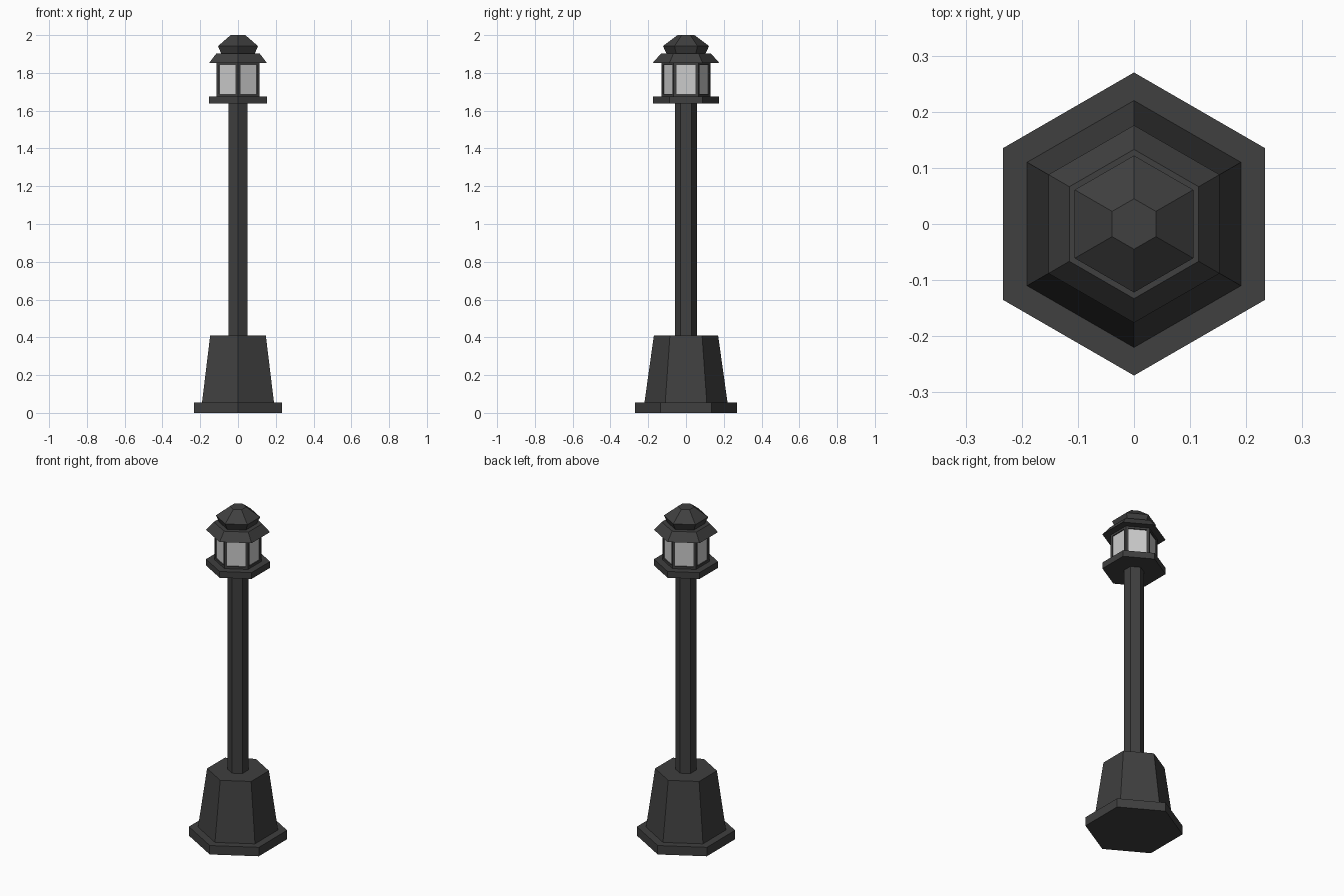
import bpy, bmesh, math

if "Cube" in bpy.data.objects:
    bpy.data.objects.remove(bpy.data.objects["Cube"])


def material(name, color):
    m = bpy.data.materials.new(name)
    m.diffuse_color = color
    m.use_nodes = True
    m.node_tree.nodes["Principled BSDF"].inputs["Base Color"].default_value = m.diffuse_color
    return m


iron = material("dark_iron", (0.05, 0.05, 0.05, 1))
glass = material("pale_glass", (0.65, 0.65, 0.65, 1))


def hex_part(name, profile, windows=False):
    """Six-sided stack of (corner radius, height) rings, corners on +-y."""
    bm = bmesh.new()
    rings = []
    for r, z in profile:
        angles = [math.radians(90 + 60 * i) for i in range(6)]
        rings.append([bm.verts.new((r * math.cos(a), r * math.sin(a), z)) for a in angles])
    sides = []
    for low, high in zip(rings, rings[1:]):
        for i in range(6):
            j = (i + 1) % 6
            sides.append(bm.faces.new((low[i], low[j], high[j], high[i])))
    bm.faces.new(rings[0][::-1])
    bm.faces.new(rings[-1])
    bm.normal_update()
    # Recessed window panes
    if windows:
        bmesh.ops.inset_individual(bm, faces=sides, thickness=0.02)
        bmesh.ops.inset_individual(bm, faces=sides, thickness=0.0005, depth=-0.006)
        for f in sides:
            f.material_index = 1
    mesh = bpy.data.meshes.new(name)
    bm.to_mesh(mesh)
    bm.free()
    mesh.materials.append(iron)
    mesh.materials.append(glass)
    ob = bpy.data.objects.new(name, mesh)
    bpy.context.collection.objects.link(ob)
    return ob


# Foot and post
hex_part("base_plate", [(0.27, 0), (0.27, 0.054)])
hex_part("pedestal", [(0.22, 0.054), (0.17, 0.41)])
hex_part("post", [(0.057, 0.41), (0.057, 1.637)])

# Lantern
hex_part("lantern_tray", [(0.176, 1.637), (0.176, 1.675)])
hex_part("lantern_body", [(0.13, 1.675), (0.13, 1.855)], windows=True)
hex_part("roof", [(0.176, 1.853), (0.133, 1.902)])
hex_part("roof_cap", [(0.103, 1.902), (0.122, 1.942), (0.045, 2.0)])
